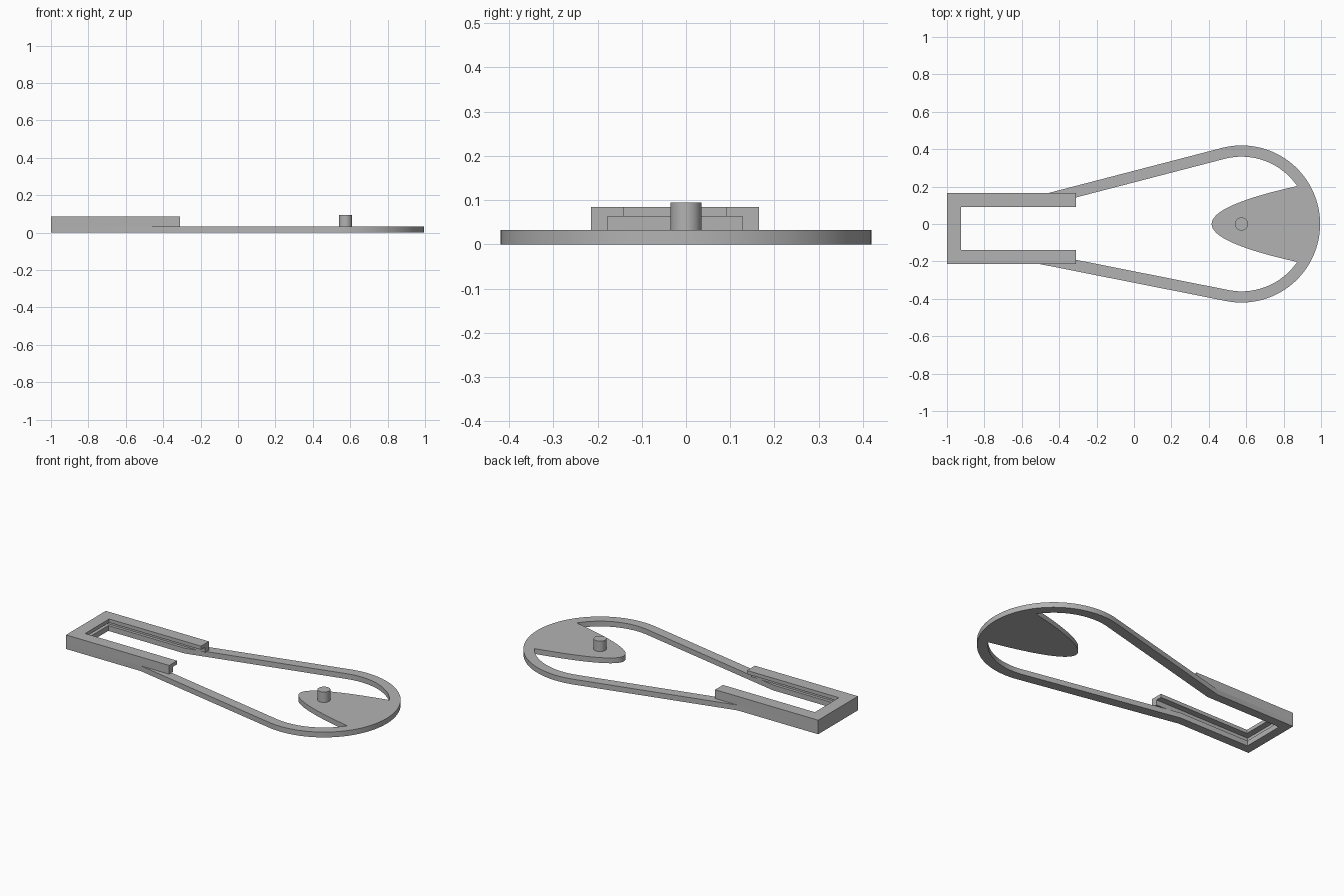
import bpy, bmesh
from math import sin, cos, radians, atan2, acos, hypot, sqrt

cube = bpy.data.objects.get("Cube")
if cube:
    bpy.data.objects.remove(cube, do_unlink=True)

GREY = (0.45, 0.45, 0.45, 1)
grey = bpy.data.materials.new("plain_grey")
grey.use_nodes = True
grey.diffuse_color = GREY
grey.node_tree.nodes["Principled BSDF"].inputs["Base Color"].default_value = GREY

# Main sizes
CX, R_OUT, R_IN = 0.575, 0.42, 0.36          # round end
BACK, FRONT, LOW, HIGH = -1.0, -0.31, -0.215, 0.165   # slotted bracket
PLATE, LIP, TOP = 0.032, 0.063, 0.085        # layer heights


def finish(obj):
    obj.data.materials.clear()
    obj.data.materials.append(grey)
    bpy.ops.object.select_all(action='DESELECT')
    obj.select_set(True)
    bpy.context.view_layer.objects.active = obj
    bpy.ops.object.shade_smooth_by_angle(angle=radians(30))


def slab(name, loops, z0, z1):
    """Extrude flat outlines (the later ones cut holes) from z0 to z1."""
    curve = bpy.data.curves.new(name + "_outline", 'CURVE')
    curve.dimensions = '2D'
    curve.fill_mode = 'BOTH'
    curve.extrude = (z1 - z0) / 2
    for loop in loops:
        spline = curve.splines.new('POLY')
        spline.points.add(len(loop) - 1)
        for point, (x, y) in zip(spline.points, loop):
            point.co = (x, y, 0, 1)
        spline.use_cyclic_u = True
    helper = bpy.data.objects.new(name + "_outline", curve)
    bpy.context.collection.objects.link(helper)
    graph = bpy.context.evaluated_depsgraph_get()
    mesh = bpy.data.meshes.new_from_object(helper.evaluated_get(graph))
    bpy.data.objects.remove(helper, do_unlink=True)
    bm = bmesh.new()
    bm.from_mesh(mesh)
    bmesh.ops.translate(bm, verts=bm.verts, vec=(0, 0, (z0 + z1) / 2))
    bmesh.ops.remove_doubles(bm, verts=bm.verts, dist=1e-5)
    bmesh.ops.recalc_face_normals(bm, faces=bm.faces)
    bm.to_mesh(mesh)
    bm.free()
    mesh.name = name
    obj = bpy.data.objects.new(name, mesh)
    bpy.context.collection.objects.link(obj)
    finish(obj)


def arc(radius, a0, a1, n):
    angles = [a0 + (a1 - a0) * i / n for i in range(n + 1)]
    return [(CX + radius * cos(a), radius * sin(a)) for a in angles]


def tangent(x, y, side):
    """Angle at which a line from (x, y) touches the outer circle."""
    dx = x - CX
    return atan2(y, dx) - side * acos(R_OUT / hypot(dx, y))


def arm_x(angle, y):
    """Where the inner edge of a tapering arm reaches y."""
    return CX + (R_IN - y * sin(angle)) / cos(angle)


def bracket(thick):
    """U-shaped outline, open towards +x."""
    return [(BACK, LOW), (FRONT, LOW), (FRONT, LOW + thick), (BACK + thick, LOW + thick),
            (BACK + thick, HIGH - thick), (FRONT, HIGH - thick), (FRONT, HIGH), (BACK, HIGH)]


# Base plate: bracket floor, tapering arms, round end and tongue
upper, lower = (-0.46, HIGH), (-0.5, LOW)
a_up, a_low = tangent(*upper, 1), tangent(*lower, -1)
outer = [(BACK, LOW), lower] + arc(R_OUT, a_low, a_up, 64) + [upper, (BACK, HIGH)]

ledge = 0.055
y_low, y_up = LOW + ledge, HIGH - ledge
tip, root = 0.415, 0.873
spread = 0.3
half = spread * sqrt(root - tip)
tongue = []
for i in range(-16, 17):
    y = half * i / 16
    tongue.append((tip + (y / spread) ** 2, y))
a_root = atan2(half, root - CX)
inner = [(BACK + ledge, y_low), (arm_x(a_low, y_low), y_low)]
inner += arc(R_IN, a_low, -a_root, 24)[:-1] + tongue + arc(R_IN, a_root, a_up, 24)[1:]
inner += [(arm_x(a_up, y_up), y_up), (BACK + ledge, y_up)]
slab("base_plate", [outer, inner], 0, PLATE)

# Bracket wall and overhanging lip
slab("bracket_wall", [bracket(0.037)], PLATE, LIP)
slab("bracket_lip", [bracket(0.075)], LIP, TOP)

# Pin on the tongue
bpy.ops.mesh.primitive_cylinder_add(vertices=48, radius=0.035, depth=0.095 - PLATE,
                                    location=(CX, 0, (0.095 + PLATE) / 2))
pin = bpy.context.object
pin.name = "tongue_pin"
finish(pin)
